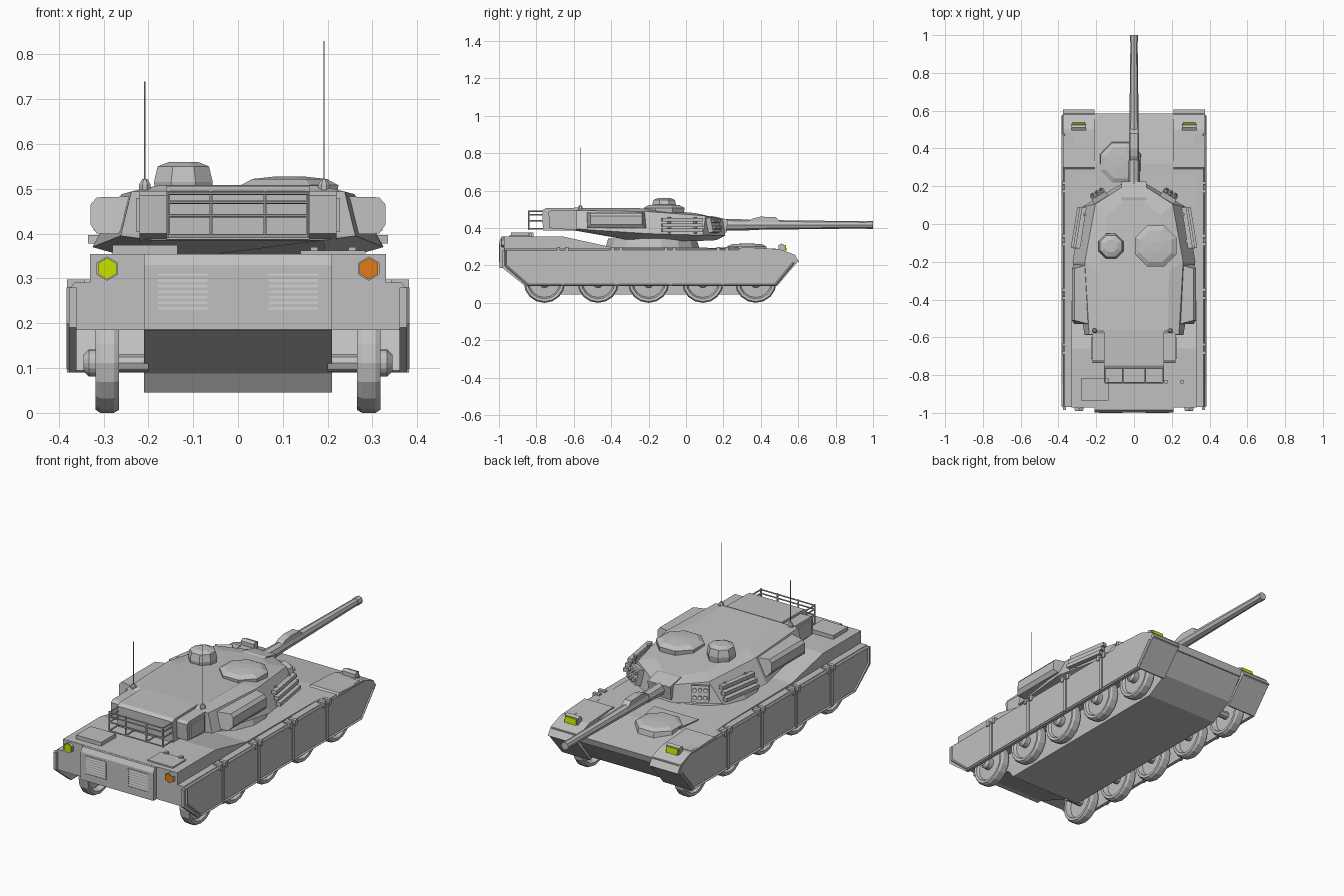
import bpy, bmesh, math
from mathutils import Matrix, Vector


def material(name, rgb):
    m = bpy.data.materials.new(name)
    m.diffuse_color = (*rgb, 1)
    return m


GREY = material("armour grey", (0.53, 0.53, 0.53))
YELLOW = material("yellow green lamp", (0.58, 0.75, 0.0))
ORANGE = material("orange lamp", (0.75, 0.2, 0.01))


def finish(name, bm, mat=GREY):
    bmesh.ops.recalc_face_normals(bm, faces=bm.faces)
    me = bpy.data.meshes.new(name)
    bm.to_mesh(me)
    bm.free()
    me.materials.append(mat)
    ob = bpy.data.objects.new(name, me)
    bpy.context.collection.objects.link(ob)
    return ob


def loft(name, rings, mat=GREY, caps=True):
    bm = bmesh.new()
    rows = [[bm.verts.new(p) for p in ring] for ring in rings]
    n = len(rows[0])
    for a, b in zip(rows, rows[1:]):
        for i in range(n):
            j = (i + 1) % n
            bm.faces.new((a[i], a[j], b[j], b[i]))
    if caps:
        bm.faces.new(rows[0])
        bm.faces.new(rows[-1])
    return finish(name, bm, mat)


def prism(name, prof, x0, x1, mat=GREY):
    """Side profile of (y, z) points pulled across from x0 to x1."""
    return loft(name, [[(x, y, z) for y, z in prof] for x in (x0, x1)], mat)


def box(name, x, y, z, mat=GREY):
    return prism(name, [(y[0], z[0]), (y[1], z[0]), (y[1], z[1]), (y[0], z[1])], x[0], x[1], mat)


def turned_box(name, loc, size, rz=0, rx=0):
    bm = bmesh.new()
    m = Matrix.Translation(loc) @ Matrix.Rotation(rz, 4, 'Z') @ Matrix.Rotation(rx, 4, 'X')
    bmesh.ops.create_cube(bm, size=1, matrix=m @ Matrix.Diagonal((*size, 1)))
    return finish(name, bm)


def rod(name, a, b, r0, r1=None, n=8, mat=GREY):
    a, b = Vector(a), Vector(b)
    d = b - a
    m = Matrix.Translation((a + b) / 2) @ d.to_track_quat('Z', 'Y').to_matrix().to_4x4()
    bm = bmesh.new()
    bmesh.ops.create_cone(bm, cap_ends=True, segments=n, radius1=r0,
                          radius2=r0 if r1 is None else r1, depth=d.length, matrix=m)
    return finish(name, bm, mat)


def disc_stack(name, cx, cy, levels, n=8):
    """Stacked rings of (radius, z) around a vertical axis."""
    ang = [math.tau * (i + 0.5) / n for i in range(n)]
    return loft(name, [[(cx + r * math.cos(a), cy + r * math.sin(a), z) for a in ang] for r, z in levels])


# Hull: belly tub, wide sponsons, raised engine deck, rear panel
prism("belly_tub", [(-0.97, 0.28), (-0.97, 0.185), (-0.72, 0.088), (-0.69, 0.045), (0.37, 0.045),
                    (0.49, 0.11), (0.575, 0.225), (0.585, 0.255), (0.3, 0.285)], -0.21, 0.21)
prism("sponsons", [(-0.97, 0.185), (-0.97, 0.29), (0.32, 0.29), (0.585, 0.255), (0.575, 0.22), (0.5, 0.2)], -0.367, 0.367)
prism("engine_deck", [(-0.972, 0.186), (-0.972, 0.355), (-0.66, 0.355), (-0.4, 0.298), (0.1, 0.295), (0.3, 0.289), (0.3, 0.24)], -0.33, 0.33)
prism("rear_panel", [(-0.96, 0.186), (-0.998, 0.186), (-0.998, 0.33), (-0.985, 0.354), (-0.96, 0.354)], -0.21, 0.21)
box("deck_box", (-0.28, -0.135), (-0.935, -0.815), (0.35, 0.375))
box("deck_hatch", (0.14, 0.285), (-0.945, -0.835), (0.35, 0.362))
for x in (0.17, 0.255):
    box("deck_hatch_hinge", (x - 0.008, x + 0.008), (-0.845, -0.825), (0.35, 0.37))

SKIRT = [(-0.985, 0.28), (-0.985, 0.19), (-0.86, 0.09), (0.485, 0.09), (0.592, 0.215),
         (0.575, 0.245), (0.5, 0.283)]
for s in (1, -1):
    # Skirts with straps and end trims
    prism("side_skirt", SKIRT, s * 0.36, s * 0.377)
    loft("skirt_top_edge", [[(s * 0.377, y, 0.275), (s * 0.365, y, 0.291), (s * 0.32, y, 0.291), (s * 0.32, y, 0.27)]
                            for y in (-0.97, 0.48)])
    for y in (-0.66, -0.37, -0.085, 0.195):
        box("skirt_strap", (s * 0.37, s * 0.382), (y - 0.009, y + 0.009), (0.09, 0.275))
        for dy in (-0.022, 0.022):
            box("strap_clip", (s * 0.342, s * 0.382), (y + dy - 0.009, y + dy + 0.009), (0.27, 0.298))
    for name, a, b in (("rear_trim", (-0.965, 0.2), (-0.85, 0.1)), ("front_trim", (0.48, 0.1), (0.575, 0.215)),
                       ("rear_upright", (-0.965, 0.2), (-0.965, 0.28)), ("bottom_trim", (-0.85, 0.096), (0.48, 0.096))):
        rod("skirt_" + name, (s * 0.377, *a), (s * 0.377, *b), 0.006, n=4)
    # Front fender and its sloping flap
    prism("front_fender", [(0.28, 0.28), (0.3, 0.298), (0.5, 0.287), (0.58, 0.258), (0.605, 0.22), (0.57, 0.21), (0.5, 0.25)],
          s * 0.21, s * 0.375)
    prism("fender_flap", [(0.597, 0.22), (0.487, 0.09), (0.475, 0.095), (0.575, 0.22)], s * 0.21, s * 0.375)
    # Headlight with coloured front plate
    prism("headlight_housing", [(0.495, 0.28), (0.495, 0.308), (0.51, 0.317), (0.525, 0.31), (0.53, 0.27)],
          s * 0.255, s * 0.33)
    prism("headlight_lens", [(0.53, 0.278), (0.538, 0.278), (0.534, 0.308), (0.526, 0.308)], s * 0.26, s * 0.325, YELLOW)
    # Tail lamp
    rod("tail_lamp_rim", (s * 0.292, -0.965, 0.322), (s * 0.292, -0.985, 0.322), 0.027, n=6)
    rod("tail_lamp", (s * 0.292, -0.98, 0.322), (s * 0.292, -0.989, 0.322), 0.024, n=6, mat=ORANGE if s > 0 else YELLOW)
    # Exhaust grille: frame and slats
    gx = (s * 0.065, s * 0.182)
    for z in (0.222, 0.315):
        box("grille_frame", gx, (-1.0, -0.99), (z - 0.003, z + 0.003))
    for x in gx:
        box("grille_frame", (x - 0.003, x + 0.003), (-1.0, -0.99), (0.222, 0.315))
    for i in range(7):
        z = 0.232 + i * 0.0125
        prism("grille_slat", [(-0.99, z + 0.009), (-0.997, z + 0.007), (-1.0, z - 0.002), (-0.99, z)], *gx)
    # Road wheels, dished on both faces, with hub
    for y in (-0.757, -0.47, -0.2, 0.09, 0.373):
        prof = [(0.018, 0.345), (0.03, 0.333), (0.03, 0.305), (0.082, 0.303), (0.09, 0.316), (0.104, 0.318),
                (0.111, 0.307), (0.111, 0.277), (0.104, 0.265), (0.09, 0.265), (0.08, 0.29), (0.02, 0.29)]
        loft("road_wheel", [[(s * x, y + r * math.cos(math.tau * k / 16), 0.111 + r * math.sin(math.tau * k / 16))
                             for k in range(16)] for r, x in prof])
        rod("wheel_axle", (s * 0.2, y, 0.111), (s * 0.3, y, 0.111), 0.02)

# Turret: mirrored half outlines stacked from the underside to the roof
HALF = [[(0.06, 0.16, 0.335), (0.18, 0.05, 0.33), (0.2, -0.3, 0.335), (0.19, -0.585, 0.385)],
        [(0.07, 0.21, 0.36), (0.275, 0.09, 0.362), (0.325, -0.2, 0.37), (0.262, -0.587, 0.395)],
        [(0.065, 0.195, 0.447), (0.205, 0.105, 0.465), (0.26, -0.2, 0.488), (0.238, -0.585, 0.494)],
        [(0.05, 0.12, 0.462), (0.14, 0.05, 0.48), (0.185, -0.25, 0.506), (0.18, -0.56, 0.507)]]
loft("turret", [h + [(-x, y, z) for x, y, z in reversed(h)] for h in HALF])
disc_stack("turret_ring", 0, -0.18, [(0.26, 0.28), (0.24, 0.345)], 16)
prism("bustle", [(-0.55, 0.385), (-0.73, 0.4), (-0.735, 0.485), (-0.72, 0.495), (-0.55, 0.497)], -0.22, 0.22)
prism("bustle_bin", [(-0.56, 0.385), (-0.765, 0.387), (-0.768, 0.495), (-0.75, 0.506), (-0.56, 0.509)], -0.16, 0.16)

# Rear basket rails
for z in (0.395, 0.44, 0.47, 0.49):
    rod("basket_rail", (-0.155, -0.84, z), (0.155, -0.84, z), 0.004, n=6)
    for x in (-0.155, 0.155):
        rod("basket_side_rail", (x, -0.76, z), (x, -0.84, z), 0.004, n=6)
for x in (-0.155, -0.06, 0.06, 0.155):
    rod("basket_post", (x, -0.84, 0.39), (x, -0.84, 0.495), 0.004, n=6)
    rod("basket_floor_bar", (x, -0.76, 0.395), (x, -0.84, 0.395), 0.004, n=6)

for s in (1, -1):
    # Stowage box with tapered ends and a small bustle side panel
    loft("side_stowage", [[(s * 0.24, y0, 0.398), (s * 0.315, y0, 0.4), (s * 0.329, y0 + t * 0.02, 0.42),
                           (s * 0.329, y0 + t * 0.02, 0.465), (s * 0.315, y0 + t * 0.02, 0.481), (s * 0.24, y0, 0.483)]
                          for y0, t in ((-0.53, 1), (-0.215, -1))])
    box("bustle_side_panel", (s * 0.215, s * 0.228), (-0.715, -0.6), (0.405, 0.48))
    # Slatted rack on the cheek
    for i, z in enumerate((0.388, 0.416, 0.444)):
        turned_box("rack_slat", (s * (0.305 - 0.012 * i), -0.02, z), (0.025, 0.22, 0.019), s * 0.16)
    for y, x in ((0.05, 0.278), (-0.09, 0.3)):
        rod("rack_bracket", (s * x, y, 0.372), (s * (x - 0.02), y, 0.458), 0.009, n=4)
    # Smoke launcher: tilted plate with six tubes
    loc, rz = Vector((s * 0.185, 0.147, 0.415)), -s * 0.54
    turned_box("smoke_launcher_plate", loc, (0.085, 0.03, 0.08), rz, 0.25)
    m = Matrix.Translation(loc) @ Matrix.Rotation(rz, 4, 'Z') @ Matrix.Rotation(0.25, 4, 'X')
    for dx in (-0.026, 0, 0.026):
        for dz in (-0.018, 0.018):
            rod("smoke_tube", m @ Vector((dx, 0, dz)), m @ Vector((dx, 0.028, dz)), 0.011, n=6)
    # Antenna
    x, top = (0.192, 0.83) if s > 0 else (-0.208, 0.74)
    disc_stack("antenna_base", x, -0.565, [(0.014, 0.485), (0.014, 0.51), (0.006, 0.522)])
    rod("antenna", (x, -0.565, 0.515), (x, -0.565, top), 0.0016, n=5)

# Hatches
disc_stack("cupola", -0.122, -0.117, [(0.066, 0.48), (0.071, 0.515), (0.062, 0.55), (0.035, 0.56)])
disc_stack("roof_hatch", 0.115, -0.117, [(0.115, 0.48), (0.118, 0.508), (0.09, 0.522), (0.03, 0.528)])
disc_stack("driver_hatch", -0.072, 0.325, [(0.12, 0.27), (0.113, 0.302), (0.09, 0.313), (0.03, 0.317)])
loft("driver_hatch_surround", [[(-0.2, 0.18, z), (0.06, 0.18, z), (0.03, 0.34, z), (-0.175, 0.34, z)] for z in (0.28, 0.297)])

# Gun
prism("mantlet", [(0.12, 0.37), (0.215, 0.375), (0.225, 0.445), (0.14, 0.464), (0.12, 0.46)], -0.065, 0.065)
rod("gun_sleeve", (0, 0.2, 0.417), (0, 0.34, 0.417), 0.032, 0.029)
rod("gun_barrel", (0, 0.33, 0.417), (0, 0.97, 0.417), 0.027, 0.019)
rod("gun_muzzle", (0, 0.965, 0.417), (0, 1.0, 0.417), 0.021)
prism("barrel_fairing", [(0.32, 0.43), (0.36, 0.452), (0.4, 0.461), (0.48, 0.458), (0.51, 0.43)], -0.02, 0.02)
